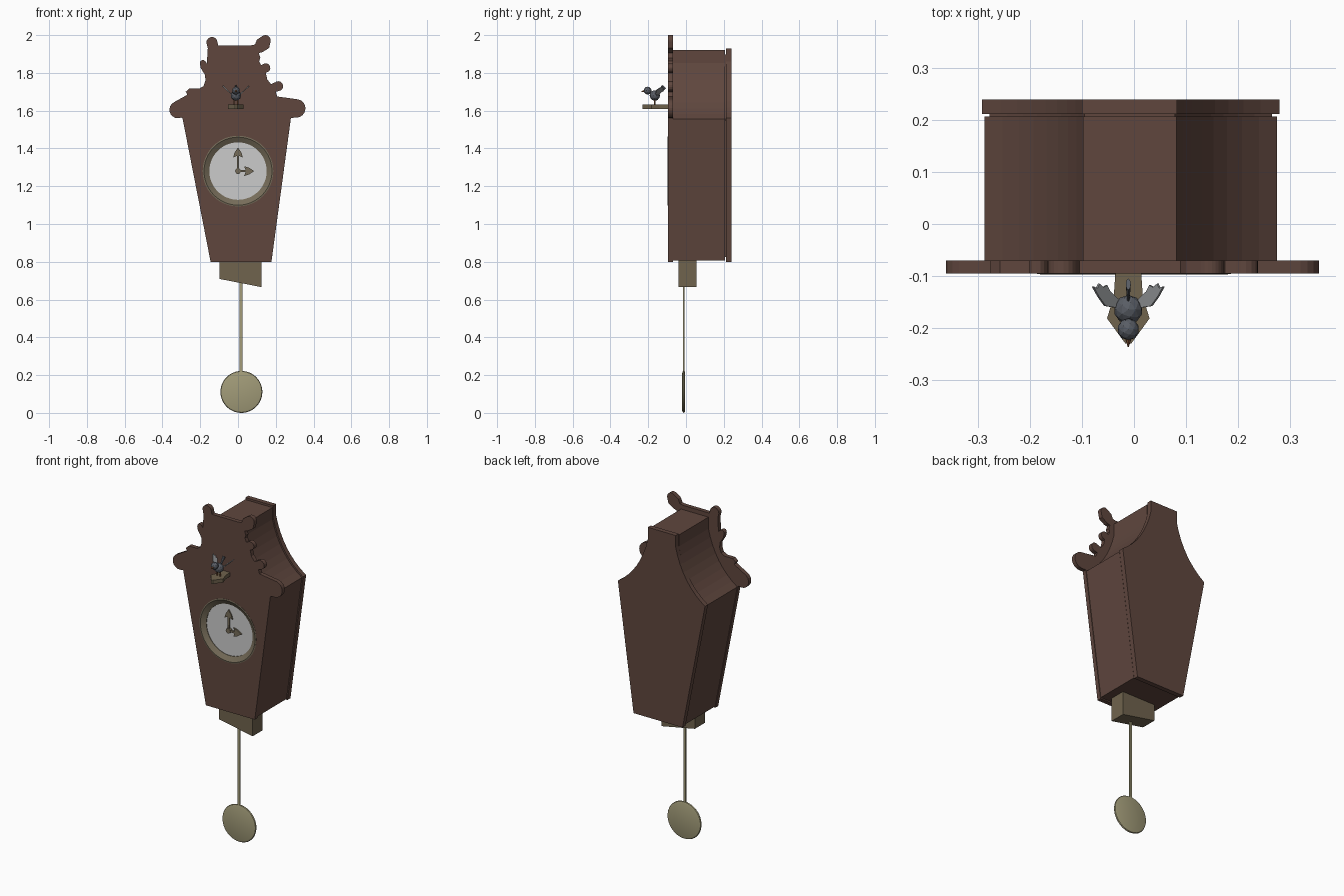
import bpy, bmesh, math
from mathutils import Vector
from math import sin, cos, pi, radians

if "Cube" in bpy.data.objects:
    bpy.data.objects.remove(bpy.data.objects["Cube"])


def material(name, rgb):
    m = bpy.data.materials.new(name)
    m.diffuse_color = (*rgb, 1)
    m.use_nodes = True
    m.node_tree.nodes["Principled BSDF"].inputs["Base Color"].default_value = m.diffuse_color
    return m


WOOD = material("dark_wood", (0.115, 0.062, 0.048))
OLIVE = material("olive_wood", (0.16, 0.125, 0.075))
BRASS = material("brass", (0.36, 0.33, 0.19))
BEZEL = material("bezel", (0.18, 0.15, 0.1))
DIAL = material("dial", (0.6, 0.6, 0.6))
BIRD = material("bird_grey", (0.1, 0.11, 0.13))
WING = material("wing_grey", (0.28, 0.29, 0.3))
BEAK = material("beak", (0.25, 0.1, 0.04))


def arc(cx, cz, r, a0, a1, n=9):
    return [(cx + r * cos(radians(a0 + (a1 - a0) * i / n)),
             cz + r * sin(radians(a0 + (a1 - a0) * i / n))) for i in range(n + 1)]


def bez(a, c, b, n=8):
    return [tuple(a[k] * (1 - t) ** 2 + 2 * c[k] * t * (1 - t) + b[k] * t * t for k in (0, 1))
            for t in [i / n for i in range(n + 1)]]


def finish(ob, mat):
    ob.data.materials.clear()
    ob.data.materials.append(mat)
    return ob


def prism(name, loops, a, b, mat, axis="Y"):
    """Fill outlines (later ones are holes) and extrude from a to b along y or z."""
    cu = bpy.data.curves.new(name, "CURVE")
    cu.dimensions, cu.fill_mode, cu.extrude = "2D", "BOTH", abs(b - a) / 2
    for loop in loops:
        sp = cu.splines.new("POLY")
        sp.points.add(len(loop) - 1)
        for p, q in zip(sp.points, loop):
            p.co = (q[0], q[1], 0, 1)
        sp.use_cyclic_u = True
    ob = bpy.data.objects.new(name, cu)
    bpy.context.collection.objects.link(ob)
    mid = (a + b) / 2
    if axis == "Y":
        ob.rotation_euler.x = pi / 2
        ob.location.y = mid
    else:
        ob.location.z = mid
    bpy.ops.object.select_all(action="DESELECT")
    ob.select_set(True)
    bpy.context.view_layer.objects.active = ob
    bpy.ops.object.convert(target="MESH")
    ob = bpy.context.object
    bm = bmesh.new()
    bm.from_mesh(ob.data)
    bmesh.ops.remove_doubles(bm, verts=bm.verts, dist=1e-5)
    bmesh.ops.recalc_face_normals(bm, faces=bm.faces)
    bm.to_mesh(ob.data)
    bm.free()
    for f in ob.data.polygons:
        f.use_smooth = False
    return finish(ob, mat)


def from_bm(name, bm, mat):
    bmesh.ops.recalc_face_normals(bm, faces=bm.faces)
    me = bpy.data.meshes.new(name)
    bm.to_mesh(me)
    bm.free()
    ob = bpy.data.objects.new(name, me)
    bpy.context.collection.objects.link(ob)
    return finish(ob, mat)


def lathe(name, x, z, prof, mat, closed=False, n=48):
    """Spin (radius, y) points round a y axis through x, z."""
    bm = bmesh.new()
    rings = [[bm.verts.new((x + r * cos(2 * pi * i / n), y, z + r * sin(2 * pi * i / n)))
              for i in range(n)] for r, y in prof]
    pairs = list(zip(rings, rings[1:])) + ([(rings[-1], rings[0])] if closed else [])
    for p, q in pairs:
        for i in range(n):
            bm.faces.new((p[i], p[i - 1], q[i - 1], q[i]))
    if not closed:
        bm.faces.new(rings[0])
        bm.faces.new(rings[-1])
    return from_bm(name, bm, mat)


def ball(name, loc, r, mat):
    bm = bmesh.new()
    bmesh.ops.create_icosphere(bm, subdivisions=2, radius=r)
    bmesh.ops.translate(bm, verts=bm.verts, vec=loc)
    return from_bm(name, bm, mat)


def cone(name, a, b, r0, r1, mat, n=8, xs=1):
    a, b = Vector(a), Vector(b)
    bm = bmesh.new()
    bmesh.ops.create_cone(bm, cap_ends=True, segments=n, radius1=r0, radius2=r1, depth=(b - a).length)
    ob = from_bm(name, bm, mat)
    ob.location = (a + b) / 2
    ob.rotation_euler = (b - a).to_track_quat("Z", "X" if xs == 1 else "Y").to_euler()
    ob.scale = (xs, 1, 1)
    return ob


# carved front board with round dial opening
board = ([(-.145, .80), (.177, .80), (.28, 1.562)] + arc(.308, 1.612, .049, -85, 75)
         + [(.208, 1.675), (.2, 1.70)] + arc(.213, 1.73, .026, -80, 130)
         + [(.175, 1.74), (.155, 1.765), (.147, 1.80)] + arc(.147, 1.826, .024, -60, 110)
         + [(.122, 1.84), (.112, 1.862), (.118, 1.88), (.11, 1.905), (.13, 1.91), (.165, 1.932)]
         + arc(.145, 1.972, .028, -10, 125) + [(.10, 1.975), (.09, 1.95), (.07, 1.946), (-.105, 1.946)]
         + arc(-.138, 1.961, .029, 10, 180) + [(-.16, 1.93), (-.165, 1.85)]
         + arc(-.186, 1.852, .016, 40, 190, 5)
         + [(-.197, 1.825), (-.175, 1.79), (-.172, 1.76), (-.182, 1.73), (-.205, 1.717), (-.258, 1.717),
            (-.277, 1.70), (-.268, 1.685), (-.29, 1.672)]
         + arc(-.318, 1.605, .045, 115, 290) + [(-.294, 1.562)])
prism("front_board", [board, arc(0, 1.28, .186, 0, 352.5, 47)], -.095, -.07, WOOD)

# case with waisted roof, and back plate
case = ([(-.145, .80), (.177, .80)] + bez((.28, 1.56), (.13, 1.66), (.083, 1.86))
        + [(.083, 1.93), (-.10, 1.93)] + bez((-.10, 1.86), (-.145, 1.66), (-.293, 1.56)))


def inset(k):
    return [(x * k, 1.3 + (z - 1.3) * k) for x, z in case]


prism("case_body", [inset(.985)], -.07, .207, WOOD)
prism("case_core", [inset(.95)], .2, .22, WOOD)
prism("back_plate", [case], .212, .24, WOOD)

# dial, sloped bezel and hands
lathe("bezel_ring", 0, 1.28, [(.187, -.096), (.18, -.097), (.152, -.08), (.152, -.068), (.187, -.068)],
      BEZEL, closed=True)
lathe("dial_face", 0, 1.28, [(.156, -.077), (.156, -.068)], DIAL)
lathe("hand_hub", 0, 1.28, [(.015, -.094), (.015, -.076)], BEZEL, n=16)
for name, length, turn in (("minute_hand", .125, 0), ("hour_hand", .085, -pi / 2)):
    h = length - .045
    pts = [(-.005, 0), (.005, 0), (.006, h), (.026, h - .008), (.018, h + .018), (0, length),
           (-.018, h + .018), (-.026, h - .008), (-.006, h)]
    pts = [(x * cos(turn) - z * sin(turn), 1.28 + x * sin(turn) + z * cos(turn)) for x, z in pts]
    prism(name, [pts], -.09, -.083, BEZEL)

# slanted block, pendulum rod and bob
prism("pendulum_block", [[(-.097, .82), (-.097, .709), (.124, .666), (.124, .82)]], -.04, .055, OLIVE)
prism("pendulum_rod", [[(.008, .2), (.023, .2), (.023, .72), (.008, .72)]], -.016, -.008, BRASS)
lathe("pendulum_bob", .018, .111, [(.1, -.02), (.108, -.017), (.111, -.012), (.108, -.007), (.1, -.004)], BRASS)

# perch and bird
C = -.011
perch = [(C - .024, -.08), (C + .024, -.08), (C + .028, -.14), (C + .041, -.182), (C + .006, -.23),
         (C - .006, -.23), (C - .041, -.182), (C - .028, -.14)]
prism("perch", [perch], 1.61, 1.632, OLIVE, "Z")
ball("bird_body", (C, -.165, 1.68), .028, BIRD)
ball("bird_head", (C, -.203, 1.706), .021, BIRD)
cone("bird_beak", (C, -.218, 1.704), (C, -.237, 1.701), .007, .001, BEAK)
cone("bird_tail", (C, -.148, 1.69), (C, -.116, 1.728), .007, .014, BIRD, xs=.35)
for s in (-1, 1):
    cone("bird_leg", (C + s * .01, -.165, 1.63), (C + s * .01, -.165, 1.665), .004, .004, BEAK, 6)
    bm = bmesh.new()
    outline = [(.02, -.162), (.045, -.158), (.058, -.14), (.069, -.12), (.061, -.124), (.057, -.115),
               (.049, -.122), (.042, -.118), (.036, -.13), (.02, -.145)]
    bm.faces.new([bm.verts.new((C + s * x, y, 1.684 + (x - .02) * .95)) for x, y in outline])
    wing = from_bm("bird_wing", bm, WING)
    mod = wing.modifiers.new("thickness", "SOLIDIFY")
    mod.thickness, mod.offset = .005, 0

# smooth the round turned parts
bpy.ops.object.select_all(action="DESELECT")
for ob in bpy.data.objects:
    if ob.name in ("bezel_ring", "dial_face", "hand_hub", "pendulum_bob"):
        ob.select_set(True)
        bpy.context.view_layer.objects.active = ob
bpy.ops.object.shade_smooth_by_angle(angle=radians(30))
